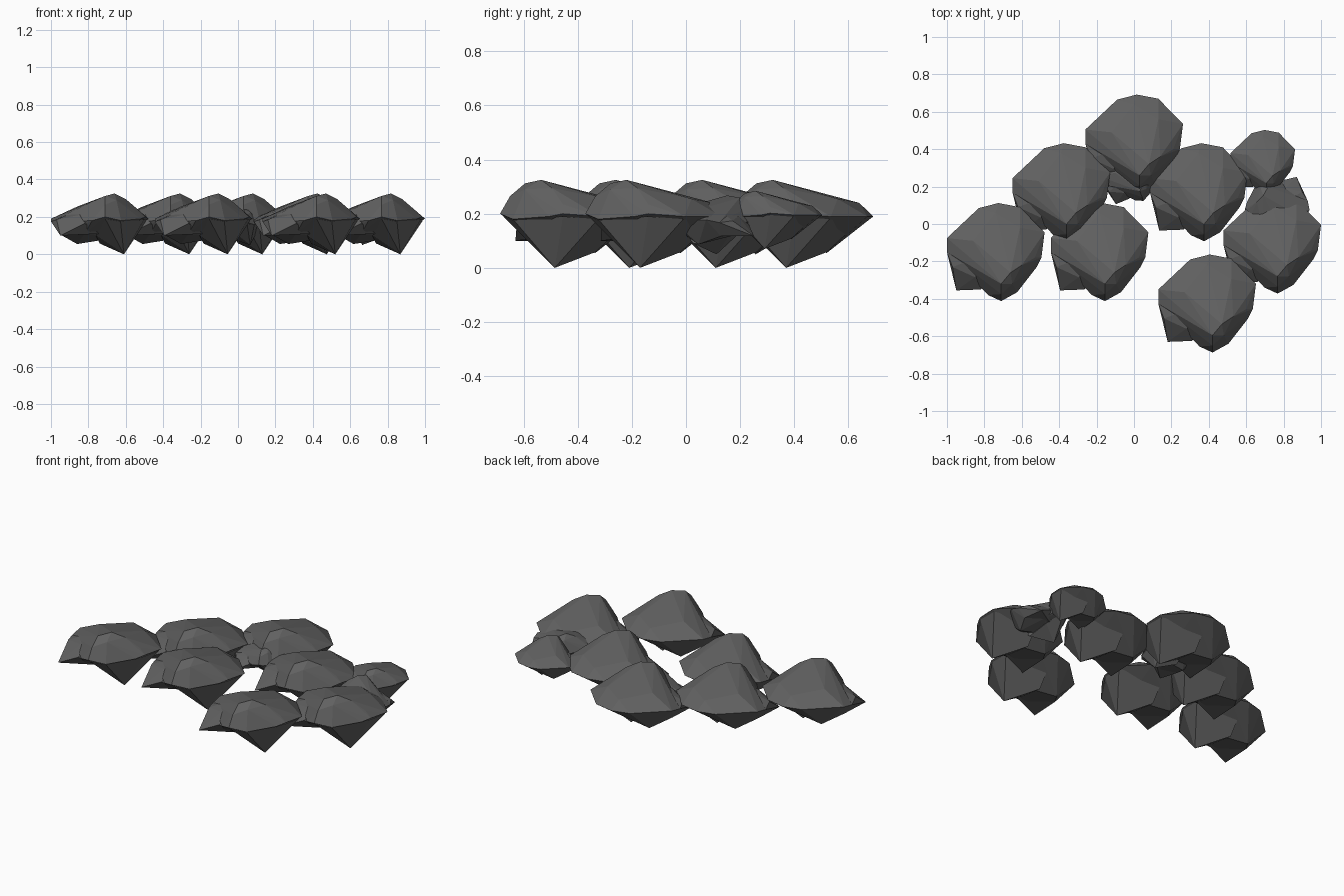
import bpy
import bmesh
from math import radians
from mathutils import Vector

cube = bpy.data.objects.get("Cube")
if cube:
    bpy.data.objects.remove(cube, do_unlink=True)

# One dark stone colour
stone = bpy.data.materials.new("dark_stone")
stone.use_nodes = True
stone.diffuse_color = (0.12, 0.12, 0.12, 1)
stone.node_tree.nodes["Principled BSDF"].inputs["Base Color"].default_value = stone.diffuse_color

# Faceted body: rim, crown with a ridge towards the front, and shallow underside
rim = [(-.26, .0, .175), (-.26, .075, .19), (-.09, .235, .19), (.015, .262, .19),
       (.13, .24, .19), (.262, .105, .19), (.245, -.03, .2), (.22, -.08, .19),
       (.115, -.215, .18), (.03, -.262, .2), (-.04, -.23, .18)]
crown = [(.08, -.11, .325), (.03, -.17, .312), (.03, -.225, .265), (.09, -.17, .29),
         (.14, -.07, .295), (.21, -.03, .235), (-.04, -.01, .28), (-.12, .06, .255),
         (.0, .21, .24), (.13, .13, .255)]
underside = [(-.12, .09, .055), (-.2, -.02, .1), (-.08, -.14, .11), (.1, .0, .09)]

# Pointed keel below the front right
keel = [(.13, -.06, 0), (0, .09, .058), (.25, .1, .18), (.24, -.03, .19),
        (.112, -.21, .175), (.03, -.25, .19), (-.02, -.1, .1), (.02, .2, .16)]

# Low corner that slopes down at the front left
corner = [(-.21, -.205, .1), (-.08, -.2, .165), (-.23, -.08, .185), (-.11, -.135, .21),
          (-.26, 0, .175), (-.2, -.02, .1), (-.04, -.01, .27), (0, -.12, .11)]


def add_hull(bm, points):
    """Wrap the points in a convex shell."""
    verts = [bm.verts.new(p) for p in points]
    result = bmesh.ops.convex_hull(bm, input=verts)
    inner = [g for g in result["geom_interior"] if isinstance(g, bmesh.types.BMVert)]
    bmesh.ops.delete(bm, geom=inner, context="VERTS")


def make_rock_mesh():
    bm = bmesh.new()
    for points in (rim + crown + underside, keel, corner):
        add_hull(bm, points)
    bmesh.ops.dissolve_limit(bm, angle_limit=radians(3), verts=bm.verts[:], edges=bm.edges[:])
    bmesh.ops.recalc_face_normals(bm, faces=bm.faces[:])
    mesh = bpy.data.meshes.new("rock")
    bm.to_mesh(mesh)
    bm.free()
    mesh.materials.append(stone)
    return mesh


rock_mesh = make_rock_mesh()


def place_rock(name, location, size=1, turn=0):
    rock = bpy.data.objects.new(name, rock_mesh)
    rock.location = Vector(location)
    rock.scale = (size, size, size)
    rock.rotation_euler.z = radians(turn)
    bpy.context.collection.objects.link(rock)


# Seven large rocks
spots = [(-.74, -.15), (-.39, .17), (0, .43), (-.185, -.15), (.345, .17), (.39, -.425), (.738, -.11)]
for i, (x, y) in enumerate(spots):
    place_rock(f"large_rock_{i + 1}", (x, y, 0))

# Small rocks filling the gaps
place_rock("small_rock_back", (.688, .33, .07), .66)
place_rock("small_rock_side", (.758, .09, .05), .67, 191)
place_rock("small_rock_under", (-.02, .265, .05), .6, 20)
